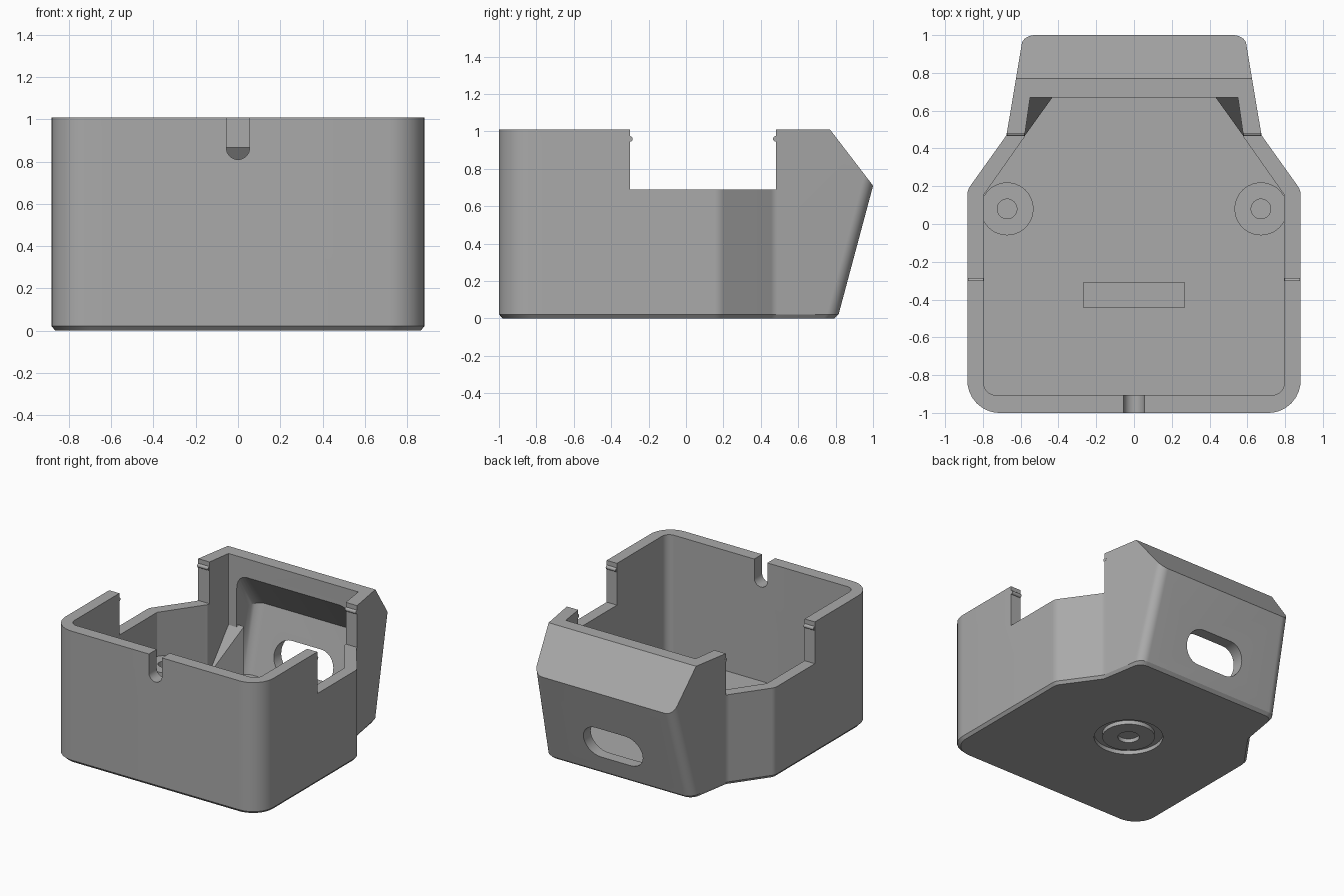
import bpy, bmesh, math
from mathutils import Vector

if "Cube" in bpy.data.objects:
    bpy.data.objects.remove(bpy.data.objects["Cube"])

grey = bpy.data.materials.new("plain grey")
grey.diffuse_color = (0.40, 0.40, 0.40, 1)
grey.use_nodes = True
grey.node_tree.nodes["Principled BSDF"].inputs["Base Color"].default_value = grey.diffuse_color


def finish(name, bm):
    bmesh.ops.recalc_face_normals(bm, faces=bm.faces)
    me = bpy.data.meshes.new(name)
    bm.to_mesh(me)
    bm.free()
    ob = bpy.data.objects.new(name, me)
    bpy.context.collection.objects.link(ob)
    me.materials.append(grey)
    return ob


def activate(ob):
    bpy.ops.object.select_all(action='DESELECT')
    ob.select_set(True)
    bpy.context.view_layer.objects.active = ob


def loft(name, rings):
    """Closed solid through rings of equal point count."""
    bm = bmesh.new()
    vs = [[bm.verts.new(p) for p in r] for r in rings]
    n = len(rings[0])
    for a, b in zip(vs, vs[1:]):
        for i in range(n):
            j = (i + 1) % n
            bm.faces.new((a[i], a[j], b[j], b[i]))
    bm.faces.new(vs[0])
    bm.faces.new(vs[-1])
    return finish(name, bm)


def rounded(half, z, inset=0.0, seg=8):
    """Mirrored outline from (x, y, radius) points listed front to back."""
    pts = half + [(-x, y, r) for x, y, r in reversed(half)]
    out = []
    for i, (x, y, r) in enumerate(pts):
        p = Vector((x, y))
        u = (Vector(pts[i - 1][:2]) - p).normalized()
        w = (Vector(pts[(i + 1) % len(pts)][:2]) - p).normalized()
        half_angle = u.angle(w) / 2
        t = r / math.tan(half_angle)
        c = p + (u + w).normalized() * (r / math.sin(half_angle))
        a, b = p + u * t - c, p + w * t - c
        for k in range(seg + 1):
            q = c + a.lerp(b, k / seg).normalized() * r
            out.append((q.x * (1 - inset), q.y * (1 - inset), z))
    return out


def box(name, x0, x1, y0, y1, z0, z1):
    return loft(name, [[(x0, y0, z), (x1, y0, z), (x1, y1, z), (x0, y1, z)] for z in (z0, z1)])


def tube(name, x, y, z0, z1, r, n=40):
    ring = [(x + r * math.cos(2 * math.pi * k / n), y + r * math.sin(2 * math.pi * k / n)) for k in range(n)]
    return loft(name, [[(px, py, z) for px, py in ring] for z in (z0, z1)])


def combine(ob, tool, op='DIFFERENCE'):
    m = ob.modifiers.new("bool", 'BOOLEAN')
    m.operation, m.object, m.solver = op, tool, 'EXACT'
    activate(ob)
    bpy.ops.object.modifier_apply(modifier=m.name)
    bpy.data.objects.remove(tool)


def stadium(w, r, y, zc, n=14):
    """Horizontal slot outline in a plane of constant y."""
    pts = []
    for s in (1, -1):
        for k in range(n + 1):
            a = -math.pi / 2 + math.pi * k / n
            pts.append((s * (w - r + r * math.cos(a)), y, zc + s * r * math.sin(a)))
    return pts


# Outer shell: rounded body with a leaning back
def shell_ring(z, inset=0.0):
    back = 0.81 + 0.268 * z
    return rounded([(0.882, -1, 0.17), (0.882, 0.18, 0.08), (0.675, 0.47, 0.08),
                    (0.675 - 0.167 * (back - 0.47), back, 0.075)], z, inset)


shell = loft("case_shell", [shell_ring(0, 0.02), shell_ring(0.022), shell_ring(1.01)])

# Sloped upper back
bm = bmesh.new()
bm.from_mesh(shell.data)
cut = bmesh.ops.bisect_plane(bm, geom=bm.verts[:] + bm.edges[:] + bm.faces[:], clear_outer=True,
                             plane_co=(0, 1, 0.71), plane_no=(0, 0.30, 0.23))
bmesh.ops.holes_fill(bm, edges=[e for e in bm.edges if e.is_boundary])
bm.to_mesh(shell.data)
bm.free()

# Main cavity
inner = [(0.795, -0.905, 0.06), (0.795, 0.155, 0.01), (0.58, 0.46, 0.01), (0.55, 0.67, 0.004)]
combine(shell, loft("cavity_cutter", [rounded(inner, z) for z in (0.09, 1.2)]))

# Hollow behind the sloped back, with softened rear corners
profile = [(0.6, 0.09), (0.745, 0.09), (0.88, 0.59), (0.66, 0.88), (0.6, 0.88)]
hollow = loft("hollow_cutter", [[(x, y, z) for y, z in profile] for x in (-0.48, 0.48)])
bm = bmesh.new()
bm.from_mesh(hollow.data)
edges = [e for e in bm.edges if all(abs(v.co.x) > 0.4 and v.co.y > 0.65 for v in e.verts)
         and e.verts[0].co.x * e.verts[1].co.x > 0]
bmesh.ops.bevel(bm, geom=edges, offset=0.09, segments=6, profile=0.5, affect='EDGES')
bm.to_mesh(hollow.data)
bm.free()
combine(shell, hollow)

# Side notches, front cable slit and rear socket slot
combine(shell, box("notch_cutter", -1.2, 1.2, -0.30, 0.48, 0.69, 1.3))
slit = [(0.055 * math.cos(a), 0.865 + 0.055 * math.sin(a))
        for a in [math.pi + math.pi * k / 16 for k in range(17)]] + [(0.055, 1.2), (-0.055, 1.2)]
combine(shell, loft("slit_cutter", [[(x, y, z) for x, z in slit] for y in (-1.1, -0.85)]))
combine(shell, loft("socket_cutter", [stadium(0.25, 0.125, y, 0.27) for y in (0.7, 1.1)]))

# Floor recess, underside ring groove and centre hole
combine(shell, box("floor_recess_cutter", -0.267, 0.267, -0.443, -0.31, 0.06, 0.2))
groove = tube("groove_cutter", 0, -0.06, -0.1, 0.03, 0.243, 56)
combine(groove, tube("groove_core", 0, -0.06, -0.2, 0.2, 0.185, 56))
combine(shell, groove)
combine(shell, tube("centre_cutter", 0, -0.06, -0.1, 0.03, 0.076))
activate(shell)
bpy.ops.object.shade_smooth_by_angle(angle=math.radians(28))

for s, side in ((1, "right"), (-1, "left")):
    # Screw posts
    post = tube("screw_post_" + side, s * 0.672, 0.08, 0.08, 0.355, 0.14)
    combine(post, tube("post_hole_cutter", s * 0.672, 0.08, 0.12, 0.5, 0.052))
    activate(post)
    bpy.ops.object.shade_smooth_by_angle(angle=math.radians(30))

    # Corner gussets with slanted tops
    corner = [(0.59, 0.45, 0.12), (0.56, 0.68, 0.48), (0.425, 0.68, 0.48)]
    loft("corner_gusset_" + side, [[(s * x, y, 0.08) for x, y, z in corner],
                                   [(s * x, y, z) for x, y, z in corner]])

    # Snap ridges on the notch edges
    for end, y, x0, x1 in (("front", -0.30, 0.797, 0.88), ("rear", 0.48, 0.58, 0.672)):
        ring = [(y + 0.015 * math.cos(2 * math.pi * k / 12), 0.96 + 0.015 * math.sin(2 * math.pi * k / 12))
                for k in range(12)]
        ridge = loft("snap_ridge_%s_%s" % (end, side), [[(s * x, a, b) for a, b in ring] for x in (x0, x1)])
        activate(ridge)
        bpy.ops.object.shade_smooth_by_angle(angle=math.radians(35))
